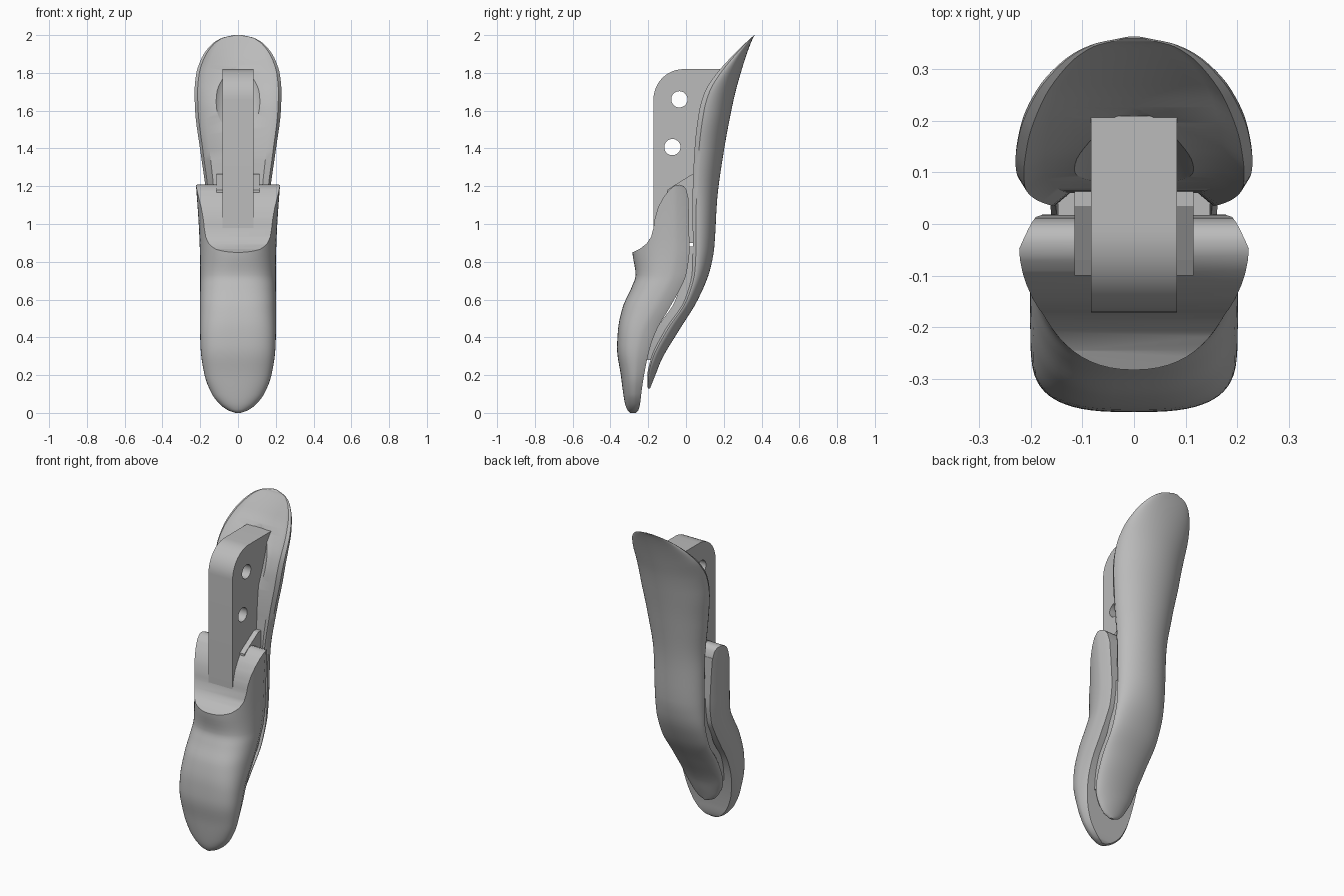
import bpy, bmesh, math

cube = bpy.data.objects.get("Cube")
if cube:
    bpy.data.objects.remove(cube, do_unlink=True)

grey = bpy.data.materials.new("plain_grey")
grey.use_nodes = True
GREY = (0.5, 0.5, 0.5, 1)
grey.diffuse_color = GREY
grey.node_tree.nodes["Principled BSDF"].inputs["Base Color"].default_value = GREY


def refine(rows, steps=5):
    """Smooth monotone interpolation of rows keyed by their first value."""
    def slope(i, c):
        if i == 0 or i == len(rows) - 1:
            j = max(i, 1)
            return (rows[j][c] - rows[j - 1][c]) / (rows[j][0] - rows[j - 1][0])
        a = (rows[i][c] - rows[i - 1][c]) / (rows[i][0] - rows[i - 1][0])
        b = (rows[i + 1][c] - rows[i][c]) / (rows[i + 1][0] - rows[i][0])
        return 2 * a * b / (a + b) if a * b > 0 else 0
    out = []
    for i in range(len(rows) - 1):
        p, q = rows[i], rows[i + 1]
        h = q[0] - p[0]
        for k in range(steps):
            t = k / steps
            row = [p[0] + h * t]
            for c in range(1, len(p)):
                m, n = slope(i, c) * h, slope(i + 1, c) * h
                row.append((2*t**3 - 3*t*t + 1) * p[c] + (t**3 - 2*t*t + t) * m
                           + (3*t*t - 2*t**3) * q[c] + (t**3 - t*t) * n)
            out.append(row)
    return out + [list(rows[-1])]


def finish(bm, name):
    bmesh.ops.recalc_face_normals(bm, faces=bm.faces)
    mesh = bpy.data.meshes.new(name)
    bm.to_mesh(mesh)
    bm.free()
    mesh.materials.append(grey)
    ob = bpy.data.objects.new(name, mesh)
    bpy.context.collection.objects.link(ob)
    return ob


def loft(name, rows, section):
    """Skin horizontal sections; section(row) gives an x, y outline."""
    bm = bmesh.new()
    rings = [[bm.verts.new((x, y, r[0])) for x, y in section(r)] for r in refine(rows)]
    for a, b in zip(rings, rings[1:]):
        for i in range(len(a)):
            j = (i + 1) % len(a)
            bm.faces.new((a[i], a[j], b[j], b[i]))
    bm.faces.new(rings[0])
    bm.faces.new(rings[-1])
    return finish(bm, name)


def slab(name, profile, half):
    """Side profile (y, z) extruded across x."""
    bm = bmesh.new()
    face = bm.faces.new([bm.verts.new((-half, y, z)) for y, z in profile])
    new = bmesh.ops.extrude_face_region(bm, geom=[face])["geom"]
    bmesh.ops.translate(bm, vec=(2 * half, 0, 0),
                        verts=[v for v in new if isinstance(v, bmesh.types.BMVert)])
    return finish(bm, name)


def cut(ob, cutter):
    mod = ob.modifiers.new("cut", "BOOLEAN")
    mod.operation = "DIFFERENCE"
    mod.solver = "EXACT"
    mod.object = cutter
    bpy.context.view_layer.objects.active = ob
    bpy.ops.object.modifier_apply(modifier=mod.name)
    bpy.data.objects.remove(cutter, do_unlink=True)


def smooth(ob, angle):
    bpy.ops.object.select_all(action="DESELECT")
    ob.select_set(True)
    bpy.context.view_layer.objects.active = ob
    bpy.ops.object.shade_smooth_by_angle(angle=math.radians(angle))


def arc(w, y0, depth, power=2, n=32):
    """Half superellipse from +x to -x, bulging by depth along y."""
    pts = []
    for i in range(n + 1):
        a = math.pi * i / n
        c, s = math.cos(a), math.sin(a)
        pts.append((w * math.copysign(abs(c) ** (2 / power), c),
                    y0 + depth * abs(s) ** (2 / power)))
    return pts


# Front body: rounded front, crease at the sides, flat back
def body_section(r):
    z, w, front, back, power = r
    mid = back - 0.3 * min(0.2, back - front)
    return arc(w, mid, front - mid, power) + [(-0.88 * w, back), (0.88 * w, back)]


body = loft("front_body", [
    (0, 0.015, -0.295, -0.265, 2.2),
    (0.015, 0.055, -0.31, -0.252, 2.2),
    (0.05, 0.1, -0.323, -0.243, 2.3),
    (0.1, 0.138, -0.332, -0.237, 2.4),
    (0.2, 0.177, -0.345, -0.222, 2.6),
    (0.34, 0.198, -0.365, -0.192, 2.9),
    (0.44, 0.201, -0.36, -0.155, 3),
    (0.56, 0.202, -0.335, -0.085, 2.9),
    (0.66, 0.201, -0.29, -0.03, 2.7),
    (0.73, 0.2, -0.267, 0, 2.5),
    (0.86, 0.202, -0.284, 0.018, 2.2),
    (1.0, 0.208, -0.285, 0.016, 2.1),
    (1.3, 0.23, -0.285, 0.01, 2),
], body_section)

# Saddle-shaped top of the body with two raised lugs
cut(body, slab("saddle_cutter", [
    (-0.5, 0.85), (-0.283, 0.85), (-0.245, 0.868), (-0.21, 0.895), (-0.185, 0.93),
    (-0.172, 0.98), (-0.165, 1.03), (-0.147, 1.09), (-0.12, 1.14), (-0.09, 1.18),
    (-0.06, 1.203), (-0.035, 1.208), (-0.012, 1.2), (0.003, 1.18), (0.011, 1.14),
    (0.1, 1.14), (0.1, 1.5), (-0.5, 1.5)], 0.5))
smooth(body, 35)


# Back shell: rounded back, dished front, flaring to a scoop at the top
def shell_section(r):
    z, w, front, back = r
    deep = back - front
    dish = min(0.025, 0.3 * deep) if z > 0.4 else 0
    side = front + 0.15 * deep
    return arc(w, side, back - side) + [
        (-0.93 * w, front), (-0.75 * w, front + dish),
        (0.75 * w, front + dish), (0.93 * w, front)]


shell_rows = [
    (0.13, 0.012, -0.202, -0.19),
    (0.15, 0.055, -0.204, -0.182),
    (0.2, 0.095, -0.204, -0.162),
    (0.28, 0.13, -0.188, -0.13),
    (0.44, 0.152, -0.11, -0.035),
    (0.6, 0.16, -0.005, 0.063),
    (0.76, 0.163, 0.034, 0.128),
    (0.88, 0.164, 0.036, 0.15),
    (1.13, 0.168, 0.035, 0.165),
    (1.39, 0.2, 0.045, 0.201),
    (1.6, 0.227, 0.07, 0.24),
    (1.7, 0.23, 0.1, 0.262),
    (1.79, 0.222, 0.157, 0.287),
    (1.88, 0.192, 0.236, 0.315),
    (1.95, 0.14, 0.306, 0.34),
    (1.985, 0.085, 0.344, 0.355),
    (2.0, 0.02, 0.36, 0.364),
]
shell = loft("back_shell", shell_rows, shell_section)

# Arched pocket in the shell around the upright bar
cut(shell, loft("pocket_cutter", [
    (1.46, 0.112, -0.1, 0.06),
    (1.6, 0.135, -0.1, 0.13),
    (1.7, 0.143, -0.1, 0.17),
    (1.82, 0.122, -0.1, 0.215),
    (1.89, 0.09, -0.1, 0.245),
    (1.95, 0.03, -0.1, 0.265),
], lambda r: arc(r[1], 0.05, r[3] - 0.05) + [(-r[1], r[2]), (r[1], r[2])]))
smooth(shell, 35)

# Narrow spacer joining the body to the shell
spacer = loft("spacer", [(z, 0.9 * w, f - 0.05, f + 0.03)
                         for z, w, f, b in shell_rows if 0.25 < z < 1.0],
              lambda r: [(r[1], r[2]), (r[1], r[3]), (-r[1], r[3]), (-r[1], r[2])])
smooth(spacer, 35)

# Sloped bridge beside the foot of the bar
slab("bridge", [(-0.1, 0.9), (-0.1, 1.18), (-0.07, 1.2), (0.035, 1.265),
                (0.07, 1.265), (0.07, 0.9)], 0.115)

# Upright bar with a rounded front corner and two cross holes
R = 0.16
corner = [(-0.012 - R * math.cos(a), 1.66 + R * math.sin(a))
          for a in (math.pi / 2 * i / 12 for i in range(13))]
bar = slab("upright_bar", [(-0.172, 0.9)] + corner
           + [(0.21, 1.82), (0.12, 1.4), (0.08, 0.9)], 0.083)
for y, z in ((-0.035, 1.66), (-0.072, 1.407)):
    ring = [(y + 0.043 * math.cos(math.tau * i / 32),
             z + 0.043 * math.sin(math.tau * i / 32)) for i in range(32)]
    cut(bar, slab("hole_cutter", ring, 0.2))
smooth(bar, 30)
